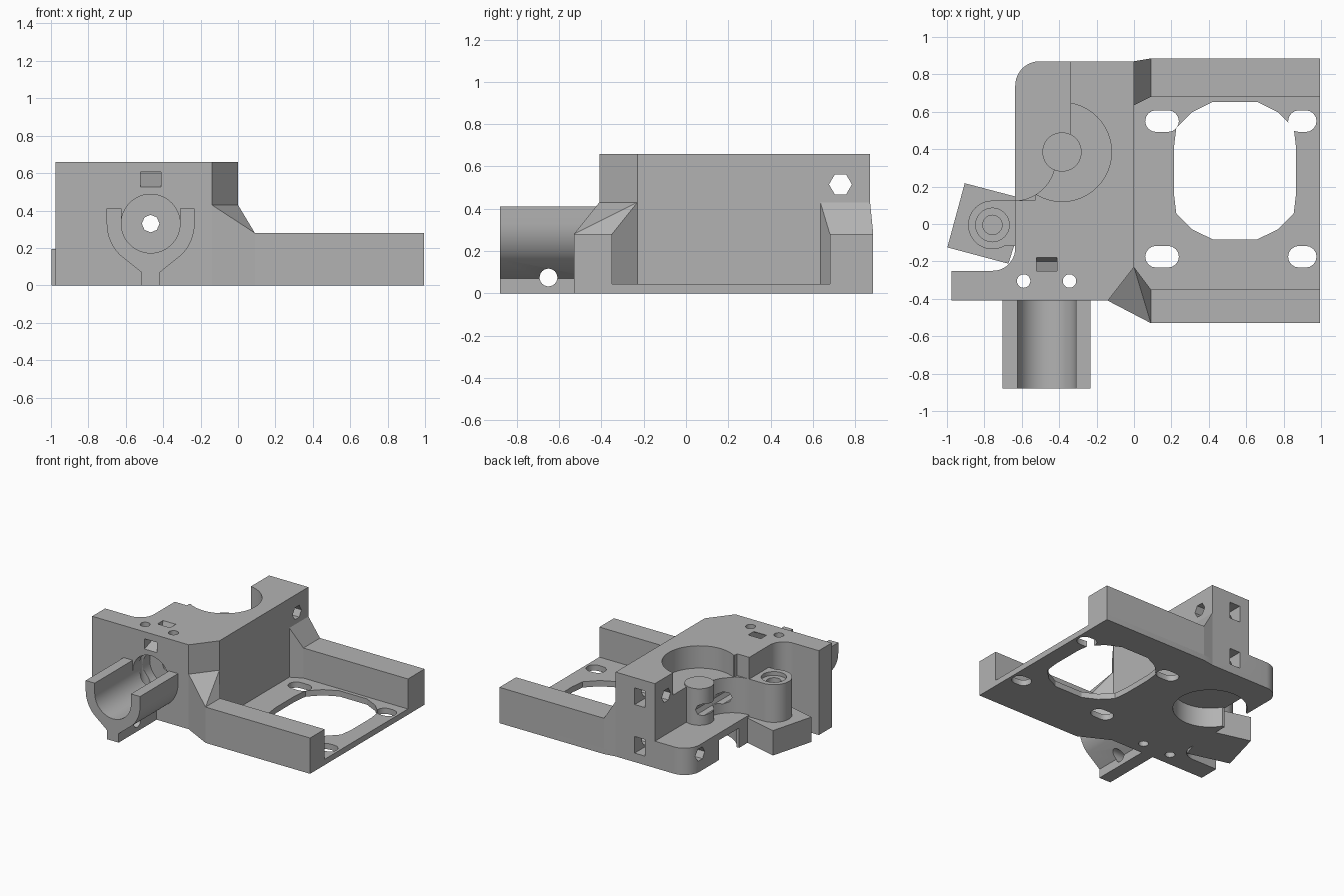
import bpy, bmesh
from math import sin, cos, pi, radians
from mathutils import Matrix, Vector

if "Cube" in bpy.data.objects:
    bpy.data.objects.remove(bpy.data.objects["Cube"], do_unlink=True)

mat = bpy.data.materials.new("printed grey plastic")
mat.use_nodes = True
GREY = (0.45, 0.45, 0.45, 1)
mat.diffuse_color = GREY
mat.node_tree.nodes["Principled BSDF"].inputs["Base Color"].default_value = GREY


def make(name, bm):
    bmesh.ops.recalc_face_normals(bm, faces=bm.faces)
    me = bpy.data.meshes.new(name)
    bm.to_mesh(me)
    bm.free()
    me.materials.append(mat)
    ob = bpy.data.objects.new(name, me)
    bpy.context.collection.objects.link(ob)
    return ob


def prism(name, pts, lo, hi, axis="z"):
    """Extrude a profile: (x,y) along z, (x,z) along y, or (y,z) along x."""
    place = {"z": lambda a, b, t: (a, b, t),
             "y": lambda a, b, t: (a, t, b),
             "x": lambda a, b, t: (t, a, b)}[axis]
    bm = bmesh.new()
    rings = [[bm.verts.new(place(a, b, t)) for a, b in pts] for t in (lo, hi)]
    n = len(pts)
    bm.faces.new(rings[0])
    bm.faces.new(rings[1])
    for i in range(n):
        j = (i + 1) % n
        bm.faces.new((rings[0][i], rings[0][j], rings[1][j], rings[1][i]))
    return make(name, bm)


def arc(cx, cy, r, a0, a1, n=12):
    return [(cx + r * cos(radians(a0 + (a1 - a0) * i / n)),
             cy + r * sin(radians(a0 + (a1 - a0) * i / n))) for i in range(n + 1)]


def circle(cx, cy, r, n=48):
    return arc(cx, cy, r, 0, 360, n)[:-1]


def rect(x0, y0, x1, y1):
    return [(x0, y0), (x1, y0), (x1, y1), (x0, y1)]


def hull(name, pts):
    bm = bmesh.new()
    for p in pts:
        bm.verts.new(p)
    bmesh.ops.convex_hull(bm, input=bm.verts)
    return make(name, bm)


def boolean(ob, tool, op="DIFFERENCE"):
    tool.hide_render = True
    mod = ob.modifiers.new("bool", "BOOLEAN")
    mod.operation, mod.solver, mod.object = op, "EXACT", tool
    bpy.context.view_layer.objects.active = ob
    bpy.ops.object.modifier_apply(modifier=mod.name)
    bpy.data.objects.remove(tool, do_unlink=True)


def cut(ob, pts, lo, hi, axis="z"):
    boolean(ob, prism("cutter", pts, lo, hi, axis))


TOP = 0.66
SHAFT = (-0.385, 0.385)
FIL = (-0.467, 0.33)      # filament axis in x, z

# Main body block
outline = [(-0.975, -0.41), (-0.14, -0.41), (0, -0.23), (0, 0.87)]
outline += arc(-0.505, 0.74, 0.13, 90, 180)
outline += arc(-0.755, -0.13, 0.12, 0, -90) + [(-0.975, -0.25)]
body = prism("main_body", outline, 0, TOP)

# Lever bay on the left, with its curved inner wall
bay = [(-0.8, 0.125), (-0.64, 0.125)]
bay += arc(-0.64, 0.345, 0.22, -85, -12, 10)
bay += [(-0.34, 0.40), (-0.34, 1), (-0.8, 1)]
cut(body, bay, 0.21, 0.8)
cut(body, rect(-0.8, 0.125, -0.53, 0.4), 0.49, 0.8)
# Gear pocket above, bearing pocket below, open on the side
cut(body, circle(*SHAFT, 0.265), 0.485, 0.8)
cut(body, circle(*SHAFT, 0.265), -0.1, 0.155)
cut(body, rect(-0.8, 0.25, -0.5, 0.5), -0.1, 0.155)
# Shaft post
boolean(body, prism("post", circle(*SHAFT, 0.105), 0.18, 0.495), "UNION")

# Barrel socket and filament path
cut(body, circle(*FIL, 0.157), -0.6, -0.2, "y")
cut(body, circle(*FIL, 0.047, 8), -0.3, 1, "y")
# Retaining screw holes
for x in (-0.59, -0.345):
    cut(body, circle(x, -0.305, 0.036, 20), -0.1, 0.8)
# Slanted tie slot from the front to the top
cut(body, [(-0.45, 0.51), (-0.41, 0.525), (-0.2, 0.60), (-0.16, 0.72),
           (-0.25, 0.72), (-0.25, 0.655), (-0.41, 0.605), (-0.45, 0.59)],
    -0.522, -0.412, "x")
# Spring screw holes with nut slots in the back
for z, end in ((0.515, 0.2), (0.135, -0.1)):
    cut(body, circle(0.73, z, 0.054, 6), -0.8, end, "x")
    cut(body, rect(-0.255, z - 0.065, -0.165, z + 0.065), 0.66, 1, "y")

# Motor plate with its opening and slotted holes
plate = prism("motor_plate", [(0, -0.48), (0.09, -0.53), (0.995, -0.53),
                              (0.995, 0.885), (0.09, 0.885), (0, 0.87)], 0, 0.045)
opening = [(0.54 + max(-0.327, min(0.327, x)), 0.285 + max(-0.367, min(0.367, y)))
           for x, y in circle(0, 0, 0.388, 20)]
cut(plate, opening, -0.1, 0.2)
for cx, half in ((0.15, 0.032), (0.9, 0.018)):
    for cy in (-0.175, 0.55):
        cut(plate, arc(cx + half, cy, 0.058, -90, 90, 8)
            + arc(cx - half, cy, 0.058, 90, 270, 8), -0.1, 0.2)

# Side rails, and the sloped gussets joining them to the body
prism("front_rail", rect(0.09, -0.53, 0.995, -0.35), 0, 0.28)
prism("back_rail", rect(0.09, 0.68, 0.995, 0.885), 0, 0.28)


def gusset(name, high, low):
    hull(name, [(x, y, z) for x, y in high for z in (0, 0.43)]
         + [(x, y, z) for x, y in low for z in (0, 0.28)])


gusset("front_gusset", [(-0.14, -0.41), (0, -0.23)], [(0.09, -0.53), (0.09, -0.35)])
gusset("back_gusset", [(0, 0.635), (0, 0.87)], [(0.09, 0.68), (0.09, 0.885)])

# Open barrel holder on a narrow foot
fx, fz = FIL
half = [(0.157, 0.41), (0.235, 0.41), (0.235, fz)]
half += arc(0, fz, 0.235, 0, -45, 8)[1:] + [(0.05, 0.07), (0.05, 0)]
inner = [(fx + x, z) for x, z in arc(0, fz, 0.157, 180, 360, 24)]
profile = [(fx + x, z) for x, z in half]
profile += [(fx - x, z) for x, z in reversed(half)] + inner
holder = prism("barrel_holder", profile, -0.88, -0.41, "y")
cut(holder, circle(-0.65, 0.075, 0.042, 24), -1, 0.2, "x")

# Hinge boss with stepped bore, carried by an arm from the body
boss = prism("hinge_boss", [(-0.63, 0.125)] + arc(-0.757, -0.005, 0.13, 90, 300, 28)
             + [(-0.63, -0.118)], 0.19, 0.49)
cut(boss, circle(-0.757, -0.005, 0.09, 32), 0.46, 0.6)
cut(boss, circle(-0.757, -0.005, 0.052, 24), 0.3, 0.6)
boolean(boss, prism("bore_ring", circle(-0.757, -0.005, 0.094, 32), 0.44, 0.455), "UNION")
cut(boss, circle(-0.757, -0.005, 0.052, 24), 0.3, 0.6)

# Tilted foot block under the hinge
prism("hinge_foot", [(-0.998, -0.125), (-0.672, -0.212), (-0.635, -0.1),
                     (-0.635, 0.147), (-0.905, 0.218)], 0, 0.195)

# Smooth the round walls, keep edges sharp
bpy.ops.object.select_all(action="DESELECT")
for ob in bpy.context.scene.objects:
    if ob.type == "MESH" and mat.name in ob.data.materials:
        ob.select_set(True)
        bpy.context.view_layer.objects.active = ob
bpy.ops.object.shade_smooth_by_angle(angle=radians(25))
